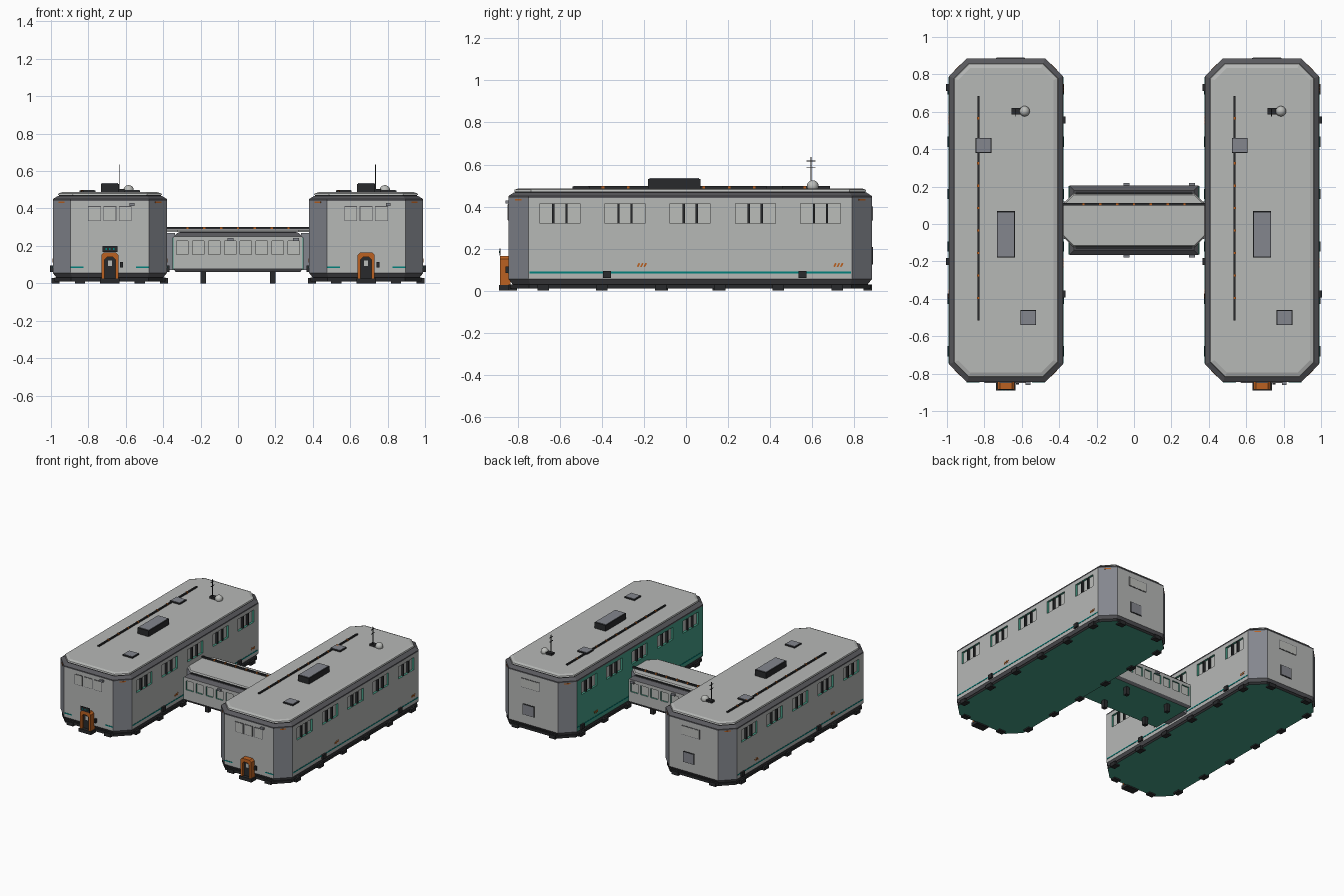
import bpy, bmesh, math
from mathutils import Matrix, Euler

if "Cube" in bpy.data.objects:
    bpy.data.objects.remove(bpy.data.objects["Cube"])


def material(name, *rgb):
    m = bpy.data.materials.new(name)
    m.use_nodes = True
    m.diffuse_color = (*rgb, 1)
    m.node_tree.nodes["Principled BSDF"].inputs["Base Color"].default_value = (*rgb, 1)
    return m


WALL = material("light grey panel", .47, .48, .47)
SLATE = material("slate grey", .23, .24, .27)
DARK = material("dark grey trim", .1, .1, .11)
BLACK = material("black metal", .022, .023, .025)
GREEN = material("interior green", .06, .34, .24)
TEAL = material("teal stripe", 0, .22, .2)
ORANGE = material("safety orange", .5, .12, .015)
GLASS = material("pale window", .5, .51, .49)


def make(name, bm, *mats):
    bmesh.ops.recalc_face_normals(bm, faces=bm.faces)
    me = bpy.data.meshes.new(name)
    bm.to_mesh(me)
    bm.free()
    for m in mats:
        me.materials.append(m)
    ob = bpy.data.objects.new(name, me)
    bpy.context.collection.objects.link(ob)
    return ob


def add_cube(bm, c, s, rot=(0, 0, 0)):
    mat = Matrix.LocRotScale(c, Euler(rot), s)
    bmesh.ops.create_cube(bm, size=1, matrix=mat)


def box(name, c, s, mat, rot=(0, 0, 0)):
    bm = bmesh.new()
    add_cube(bm, c, s, rot)
    return make(name, bm, mat)


def boxes(name, items, mat):
    bm = bmesh.new()
    for item in items:
        add_cube(bm, *item)
    return make(name, bm, mat)


def outline(hx, hy, ch, inset):
    """Chamfered rectangle, offset inwards."""
    hx, hy = hx - inset, hy - inset
    if not ch:
        return [(hx, hy), (-hx, hy), (-hx, -hy), (hx, -hy)]
    c = ch - inset * .586
    return [(hx, hy - c), (hx - c, hy), (c - hx, hy), (-hx, hy - c),
            (-hx, c - hy), (c - hx, -hy), (hx - c, -hy), (hx, c - hy)]


def loft(name, centre, dims, layers, *mats):
    """Stack of outlines given as (inset, height)."""
    bm = bmesh.new()
    rings = [[bm.verts.new((x + centre[0], y + centre[1], z))
              for x, y in outline(*dims, inset)] for inset, z in layers]
    bm.faces.new(rings[0])
    bm.faces.new(rings[-1])
    n = len(rings[0])
    for a, b in zip(rings, rings[1:]):
        for i in range(n):
            j = (i + 1) % n
            bm.faces.new((a[i], a[j], b[j], b[i]))
    return make(name, bm, *mats)


def prism(name, pts, y0, y1, mat):
    """Front profile (x, z) extruded along y."""
    bm = bmesh.new()
    f = bm.faces.new([bm.verts.new((x, y0, z)) for x, z in pts])
    out = bmesh.ops.extrude_face_region(bm, geom=[f])["geom"]
    moved = [v for v in out if isinstance(v, bmesh.types.BMVert)]
    bmesh.ops.translate(bm, verts=moved, vec=(0, y1 - y0, 0))
    return make(name, bm, mat)


def paint(ob, rule):
    for f in ob.data.polygons:
        f.material_index = rule(f.normal)


def cut(ob, items):
    """Recess the window openings, with green reveals."""
    cutter = boxes("cutter", items, GREEN)
    mod = ob.modifiers.new("openings", "BOOLEAN")
    mod.object, mod.operation, mod.solver = cutter, "DIFFERENCE", "EXACT"
    mod.material_mode = "TRANSFER"
    bpy.context.view_layer.objects.active = ob
    bpy.ops.object.modifier_apply(modifier=mod.name)
    bpy.data.objects.remove(cutter)


def arch(cx, half, bottom, top, c):
    return [(cx - half, bottom), (cx - half, top - c), (cx - half + c, top),
            (cx + half - c, top), (cx + half, top - c), (cx + half, bottom)]


HX, HY, CH, MY, DEPTH = .305, .865, .095, .02, .02
FRONT, BACK = MY - HY, MY + HY
GROUPS = [MY + .31 * k for k in range(-2, 3)]


def building(side, cx):
    def n(part):
        return f"{side}_{part}"
    dims, at = (HX, HY, CH), (cx, MY)
    inner_green = side == "left"

    # Shell, plinth and stepped roof
    shell = loft(n("walls"), at, dims, [(0, .055), (0, .44)], WALL, SLATE, GREEN)
    paint(shell, lambda v: 2 if inner_green and v.x < -.9 else
          1 if min(abs(v.x), abs(v.y)) > .3 else 0)
    base = loft(n("base"), at, dims, [(.008, .01), (.008, .03)], BLACK, GREEN)
    paint(base, lambda v: int(v.z < -.9))
    loft(n("plinth"), at, dims, [(.02, .03), (0, .055)], DARK)
    loft(n("cornice"), at, dims, [(0, .44), (0, .45), (.025, .466)], DARK)
    loft(n("roof_seam"), at, dims, [(.032, .46), (.032, .473)], BLACK)
    loft(n("roof"), at, dims, [(.027, .472), (.03, .48), (.05, .487)], WALL)

    # Long side windows
    cut(shell, [((cx + s * HX, y, .367), (DEPTH * 2, .19, .095))
                for s in (-1, 1) for y in GROUPS])
    boxes(n("side_window_panes"),
          [((cx + s * (HX - DEPTH + .002), y, .367), (.004, .19, .095))
           for s in (-1, 1) for y in GROUPS], GLASS)
    boxes(n("window_mullions"),
          [((cx + s * (HX - DEPTH / 2), y + d, .367), (DEPTH, .011, .095))
           for s in (-1, 1) for y in GROUPS for d in (-.031, .031)], BLACK)

    # Stripes, hatch marks and service boxes
    boxes(n("side_stripes"), [((cx + s * HX, MY, .086), (.004, 1.53, .008))
                              for s in (-1, 1)], TEAL)
    boxes(n("front_stripes"), [((cx + s * .175, FRONT, .086), (.07, .004, .008))
                               for s in (-1, 1)], TEAL)
    spots = {1: ((.555, -.375), (.725, -.21)), -1: ((.73, -.2), (.555, -.375))}
    for s, (units, marks) in spots.items():
        boxes(n("service_boxes"), [((cx + s * (HX + .004), y, .077), (.02, .038, .034))
                                   for y in units], BLACK)
        boxes(n("hatch_marks"),
              [((cx + s * HX, y + d, .122), (.004, .008, .02), (-.5, 0, 0))
               for y in marks for d in (-.016, 0, .016)], ORANGE)
    corner_x, corner_y = HX - CH / 2, HY - CH / 2
    boxes(n("corner_markers"),
          [((cx + a * corner_x, MY + b * corner_y, .432), (.045, .004, .008),
            (0, 0, -a * b * math.pi / 4)) for a in (-1, 1) for b in (-1, 1)], ORANGE)

    # Feet around the base
    feet = [((cx + s * (HX - .015), MY + .28 * (k - 2.5), .014), (.042, .055, .028))
            for s in (-1, 1) for k in range(6)]
    feet += [((cx + a * .16, MY + b * (HY - .02), .014), (.055, .04, .028))
             for a in (-1, 1) for b in (-1, 1)]
    boxes(n("feet"), feet, BLACK)

    # Front windows with frames and a lamp
    xs = [cx + k * .082 for k in (-1, 0, 1)]
    boxes(n("front_window_frames"), [((x, FRONT, .373), (.069, .006, .079))
                                     for x in xs], DARK)
    boxes(n("front_window_panes"), [((x, FRONT, .373), (.062, .009, .072))
                                    for x in xs], GLASS)
    box(n("front_lamp"), (cx + .118, FRONT - .005, .422), (.026, .02, .016), SLATE)

    # Entrance
    inner = arch(cx, .029, .02, .14, .014)
    prism(n("door_frame"), arch(cx, .046, .02, .165, .014) + inner[::-1],
          FRONT - .04, FRONT + .01, ORANGE)
    prism(n("door"), inner, FRONT - .02, FRONT, BLACK)
    box(n("door_window"), (cx, FRONT - .021, .108), (.022, .004, .03), GLASS)
    box(n("door_step"), (cx, FRONT - .015, .013), (.105, .06, .026), BLACK)
    box(n("door_panel"), (cx + .063, FRONT - .006, .1), (.016, .016, .03), BLACK)
    if not inner_green:
        box(n("door_sign"), (cx, FRONT - .04, .183), (.08, .006, .034), BLACK)
        boxes(n("sign_lights"), [((cx + d, FRONT - .0435, .183), (.008, .002, .01))
                                 for d in (-.02, 0, .02)], TEAL)

    # Rear panels
    box(n("rear_panel_frame"), (cx + .025, BACK, .367), (.157, .006, .071), DARK)
    box(n("rear_panel"), (cx + .025, BACK, .367), (.15, .009, .064), GLASS)
    box(n("rear_vent_frame"), (cx + .04, BACK, .165), (.097, .008, .083), BLACK)
    box(n("rear_vent"), (cx + .04, BACK, .165), (.088, .012, .074), SLATE)

    # Rooftop plant, hatches and cable
    box(n("roof_unit"), (cx, -.055, .507), (.095, .25, .05), BLACK)
    box(n("roof_unit_lid"), (cx, -.055, .532), (.087, .235, .006), SLATE)
    for dx, y in ((-.12, .42), (.12, -.5)):
        box(n("roof_hatch"), (cx + dx, y, .489), (.084, .08, .015), BLACK)
        box(n("roof_hatch_lid"), (cx + dx, y, .497), (.076, .072, .004), SLATE)
    box(n("roof_cable"), (cx - .147, .085, .491), (.012, 1.2, .012), BLACK)
    boxes(n("cable_clips"), [((cx - .147, .085 + .12 * k, .493), (.014, .012, .012))
                             for k in range(-4, 5)], ORANGE)

    # Antenna and dome
    box(n("antenna_base"), (cx + .055, .603, .495), (.05, .034, .016), BLACK)
    boxes(n("antenna"), [((cx + .05, .595, .565), (.005, .005, .14))] +
          [((cx + .05, .595, z), (.004, .042, .004)) for z in (.585, .617)], BLACK)
    bm = bmesh.new()
    bmesh.ops.create_uvsphere(bm, u_segments=16, v_segments=10, radius=.028,
                              matrix=Matrix.Translation((cx + .1, .603, .497)))
    dome = make(n("dome"), bm, GLASS)
    dome.data.shade_smooth()


building("right", -.685)
building("left", .685)

# Connecting corridor
dims, at = (.345, .185, 0), (0, MY)
hall = loft("corridor_walls", at, dims, [(0, .08), (0, .25)], WALL)
floor = loft("corridor_floor", at, dims, [(.012, .06), (0, .08)], DARK, GREEN)
paint(floor, lambda v: int(v.z < -.9))
loft("corridor_cornice", at, dims, [(0, .25), (.025, .272)], DARK)
loft("corridor_seam", at, dims, [(.032, .27), (.032, .277)], BLACK)
loft("corridor_roof", at, (.385, .143, .06), [(0, .274), (.008, .286)], WALL)
boxes("corridor_joints", [((s * .362, MY, .17), (.05, .2, .2)) for s in (-1, 1)], SLATE)
boxes("corridor_end_plates", [((s * .347, MY, .16), (.006, .366, .17))
                              for s in (-1, 1)], GREEN)

# Corridor windows
panes = [(s, .085 * (k - 3.5)) for s in (-1, 1) for k in range(8)]
cut(hall, [((x, MY + s * .185, .19), (.062, .03, .07)) for s, x in panes])
boxes("corridor_panes", [((x, MY + s * .172, .19), (.062, .004, .07))
                         for s, x in panes], GLASS)
boxes("corridor_lamps", [((x, MY + s * .19, .234), (.03, .016, .016))
                         for s in (-1, 1) for x in (-.04, .31)], SLATE)

# Corridor cable and legs
box("corridor_cable", (0, .105, .294), (.76, .012, .012), BLACK)
boxes("corridor_cable_clips", [((.09 * k, .105, .296), (.012, .014, .012))
                               for k in range(-3, 4)], ORANGE)
boxes("corridor_legs", [((x, MY + d, .033), (.03, .03, .066))
                        for x in (-.185, .185) for d in (-.12, .12)], BLACK)
